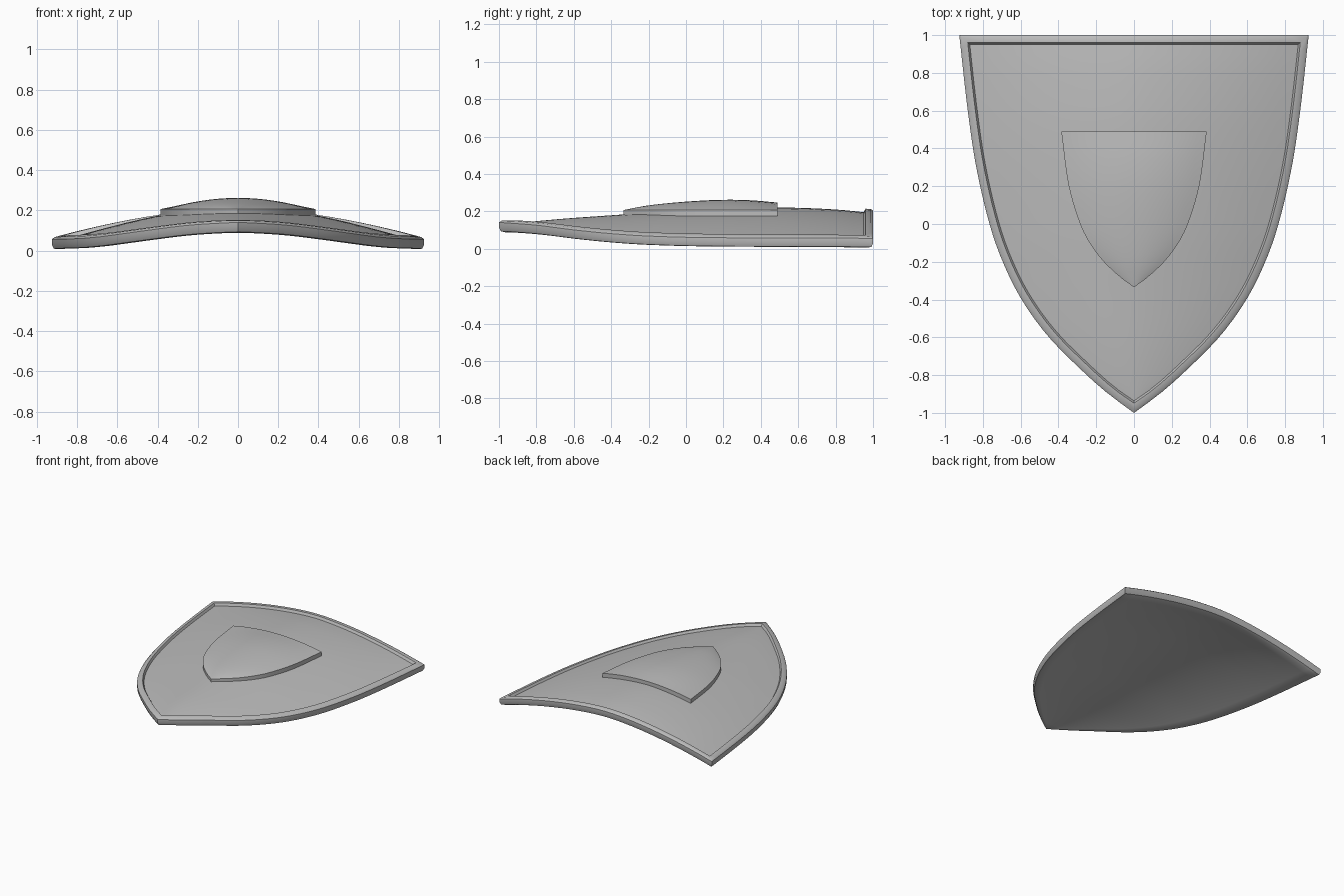
import bpy, bmesh, math

if "Cube" in bpy.data.objects:
    bpy.data.objects.remove(bpy.data.objects["Cube"])

steel = bpy.data.materials.new("grey_steel")
steel.use_nodes = True
GREY = (0.5, 0.5, 0.5, 1)
steel.diffuse_color = GREY
steel.node_tree.nodes["Principled BSDF"].inputs["Base Color"].default_value = GREY


def curve(pts, t):
    """Smooth curve through (t, value) points."""
    def slope(i):
        a, b = pts[max(i - 1, 0)], pts[min(i + 1, len(pts) - 1)]
        return (b[1] - a[1]) / (b[0] - a[0])
    t = min(max(t, pts[0][0]), pts[-1][0])
    i = max(k for k in range(len(pts) - 1) if k == 0 or pts[k][0] <= t)
    (t0, v0), (t1, v1) = pts[i], pts[i + 1]
    h = t1 - t0
    s = (t - t0) / h
    return ((2*s**3 - 3*s**2 + 1) * v0 + (s**3 - 2*s**2 + s) * h * slope(i)
            + (3*s**2 - 2*s**3) * v1 + (s**3 - s**2) * h * slope(i + 1))


# Half widths along y, and heights of the underside at the edge and the middle
BODY = [(-1, 0), (-.9, .135), (-.8, .25), (-.6, .45), (-.4, .595), (-.2, .695),
        (0, .765), (.3, .835), (.6, .88), (1, .925)]
BOSS = [(-.335, 0), (-.28, .075), (-.2, .16), (-.1, .235), (0, .285),
        (.2, .345), (.49, .385)]
EDGE = [(-1, .085), (-.8, .07), (-.6, .045), (-.4, .025), (-.2, .012), (.1, .004), (1, 0)]
MIDDLE = [(-1, .085), (-.7, .115), (-.4, .137), (0, .163), (.5, .178), (.8, .168), (1, .148)]
CROWN = [(-.335, 0), (-.2, .025), (0, .045), (.2, .055), (.35, .052), (.49, .04)]


def underside(x, y):
    w = max(curve(BODY, y), 1e-4)
    e = curve(EDGE, y)
    return e + (curve(MIDDLE, y) - e) * (1 - min(abs(x) / w, 1) ** 1.7)


def grid(outline, inset, height, rows, cols):
    """Rows of points across a pointed outline, from the back edge to the tip."""
    def half(y):
        s = (curve(outline, y + .01) - curve(outline, y - .01)) / .02
        return curve(outline, y) - inset * math.sqrt(1 + s * s)
    y0, y1 = outline[-1][0] - inset, outline[0][0] + inset * 1.28
    result = []
    for r in range(rows + 1):
        y = y0 + (y1 - y0) * r / rows
        w = 0 if r == rows else max(half(y), .002)
        us = [2 * c / cols - 1 for c in range(cols + 1)]
        result.append([(w * u, y, height(w * u, y, u)) for u in us])
    return result


def build(name, outline, layers, rows, cols):
    """Close the first and last layer with full grids; join the borders between."""
    bm = bmesh.new()
    border = ([(0, c) for c in range(cols + 1)] + [(r, cols) for r in range(1, rows + 1)]
              + [(r, 0) for r in range(rows, 0, -1)])
    previous = None
    for k, (inset, height) in enumerate(layers):
        pts = grid(outline, inset, height, rows, cols)
        if k in (0, len(layers) - 1):
            vs = [[bm.verts.new(p) for p in row] for row in pts]
            for r in range(rows):
                for c in range(cols):
                    bm.faces.new((vs[r][c], vs[r][c+1], vs[r+1][c+1], vs[r+1][c]))
            ring = [vs[r][c] for r, c in border]
        else:
            ring = [bm.verts.new(pts[r][c]) for r, c in border]
        if previous:
            for i in range(len(ring)):
                j = (i + 1) % len(ring)
                bm.faces.new((previous[i], previous[j], ring[j], ring[i]))
        previous = ring
    bmesh.ops.remove_doubles(bm, verts=bm.verts, dist=1e-5)
    bmesh.ops.recalc_face_normals(bm, faces=bm.faces)
    mesh = bpy.data.meshes.new(name)
    bm.to_mesh(mesh)
    bm.free()
    mesh.materials.append(steel)
    ob = bpy.data.objects.new(name, mesh)
    bpy.context.collection.objects.link(ob)
    bpy.ops.object.select_all(action='DESELECT')
    ob.select_set(True)
    bpy.context.view_layer.objects.active = ob
    bpy.ops.object.shade_smooth_by_angle(angle=math.radians(42))


def above(offset):
    return lambda x, y, u: underside(x, y) + offset


# Curved plate with a rounded raised rim: underside, rim section, sunken front
build("shield_body", BODY,
      [(.025, above(0)), (.008, above(.008)), (0, above(.03)), (0, above(.056)),
       (.012, above(.064)), (.04, above(.062)), (.05, above(.042))], 36, 24)

# Raised centre piece with upright walls and a domed top
def dome(x, y, u):
    return .207 + curve(CROWN, y) * (1 - abs(u) ** 2)

build("centre_boss", BOSS, [(0, above(.03)), (0, dome)], 20, 16)
